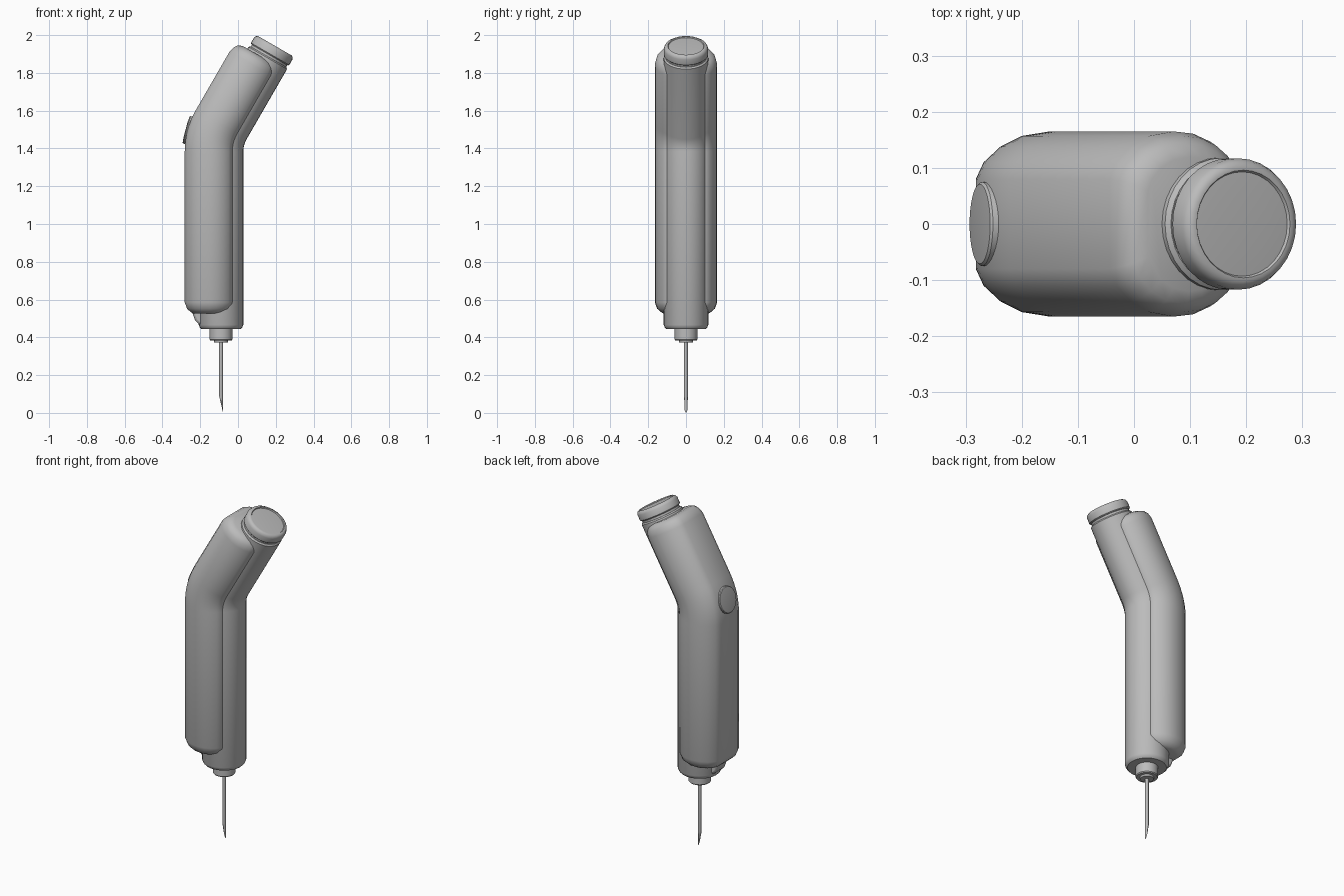
import bpy, bmesh
from math import sin, cos, pi, radians

if "Cube" in bpy.data.objects:
    bpy.data.objects.remove(bpy.data.objects["Cube"], do_unlink=True)

grey = bpy.data.materials.new("plain grey")
grey.use_nodes = True
grey.diffuse_color = (0.5, 0.5, 0.5, 1)
grey.node_tree.nodes["Principled BSDF"].inputs["Base Color"].default_value = (0.5, 0.5, 0.5, 1)

# The handle is straight, bends about a pivot beside it, then runs on at a tilt
AXIS_X, BEND_R, BEND_Z, TILT = -0.09, 0.25, 1.383, radians(30)
BEND = [(TILT * i / 8, 0, 0) for i in range(9)]


def place(u, y, tilt, w):
    """u = across the handle, w = along it from the bend."""
    return (AXIS_X + BEND_R + (u - BEND_R) * cos(tilt) + w * sin(tilt), y,
            BEND_Z - (u - BEND_R) * sin(tilt) + w * cos(tilt))


def low(z, inset):
    return (0, z - BEND_Z, inset)


def high(v, inset):
    return (TILT, v - 0.067, inset)


def circle(r, n=32):
    return [(r * cos(2 * pi * i / n), r * sin(2 * pi * i / n)) for i in range(n)]


def finish(name, bm, angle=35):
    bmesh.ops.recalc_face_normals(bm, faces=bm.faces)
    mesh = bpy.data.meshes.new(name)
    bm.to_mesh(mesh)
    bm.free()
    mesh.materials.append(grey)
    ob = bpy.data.objects.new(name, mesh)
    bpy.context.collection.objects.link(ob)
    bpy.ops.object.select_all(action='DESELECT')
    ob.select_set(True)
    bpy.context.view_layer.objects.active = ob
    bpy.ops.object.shade_smooth_by_angle(angle=radians(angle))
    return ob


def skin(name, rings, angle=35):
    """Join rings of points into a closed skin."""
    bm = bmesh.new()
    loops = [[bm.verts.new(p) for p in ring] for ring in rings]
    n = len(loops[0])
    for a, b in zip(loops, loops[1:]):
        for i in range(n):
            j = (i + 1) % n
            bm.faces.new((a[i], a[j], b[j], b[i]))
    bm.faces.new(loops[0][::-1])
    bm.faces.new(loops[-1])
    return finish(name, bm, angle)


def loft(name, section, stations, angle=35):
    """Sweep a section along the handle, shrinking it by each station's inset."""
    us = [u for u, y in section]
    mid, half_u = (max(us) + min(us)) / 2, (max(us) - min(us)) / 2
    half_y = max(y for u, y in section)
    rings = []
    for tilt, w, inset in stations:
        ku, ky = 1 - inset / half_u, 1 - inset / half_y
        rings.append([place(mid + (u - mid) * ku, y * ky, tilt, w) for u, y in section])
    return skin(name, rings, angle)


# Outer grip: flat back, rounded corners, shoulders that close in on the barrel
side = [(-0.192, 0.08), (-0.178, 0.11), (-0.148, 0.138), (-0.11, 0.157), (-0.06, 0.165),
        (-0.02, 0.161), (0.015, 0.147), (0.04, 0.128), (0.06, 0.105)]
grip = side + [(u, -y) for u, y in reversed(side)]
loft("grip_shell", grip,
     [low(0.527, 0.045), low(0.535, 0.03), low(0.552, 0.012), low(0.585, 0)] + BEND +
     [high(0.425, 0), high(0.455, 0.008), high(0.474, 0.022), high(0.484, 0.045)], 45)

# Round barrel running through the grip
loft("barrel", circle(0.118),
     [low(0.444, 0.014), low(0.452, 0.006), low(0.466, 0)] + BEND +
     [high(0.495, 0), high(0.502, 0.008)])

# Groove and end cap
loft("cap_neck", circle(0.108), [high(0.49, 0), high(0.53, 0)])
loft("end_cap", circle(0.117),
     [high(0.514, 0.006), high(0.52, 0), high(0.552, 0), high(0.564, 0.005),
      high(0.57, 0.014), high(0.57, 0.021), high(0.565, 0.024), high(0.567, 0.06)])

# Nozzle under the barrel
loft("nozzle", circle(0.06),
     [low(0.46, 0), low(0.388, 0), low(0.383, 0.004), low(0.383, 0.022),
      low(0.373, 0.024)])

# Needle with a slanted tip
needle = circle(0.01, 12)
skin("needle", [[(AXIS_X + x, y, 0.38) for x, y in needle],
                [(AXIS_X + x, y, 0.09) for x, y in needle],
                [(AXIS_X + 0.004 + x * 0.7, y * 0.8, 0.03 - 3 * x) for x, y in needle]])

# Thumb button on the outside of the bend
out = -0.192
button = []
for r, height in ((0.075, -0.02), (0.075, 0.004), (0.071, 0.008), (0.04, 0.011)):
    button.append([place(out - height, y, TILT / 2, w) for w, y in circle(r)])
skin("thumb_button", button)

# Bracket joining the grip's heel to the barrel
bracket = [(-0.262, 0.58), (-0.246, 0.54), (-0.226, 0.488), (-0.203, 0.465),
           (-0.17, 0.465), (-0.17, 0.58)]
heel = skin("heel_bracket", [[(x, y, z) for x, z in bracket] for y in (-0.045, 0.045)])
bevel = heel.modifiers.new("soft edges", 'BEVEL')
bevel.width = 0.012
bevel.segments = 2
